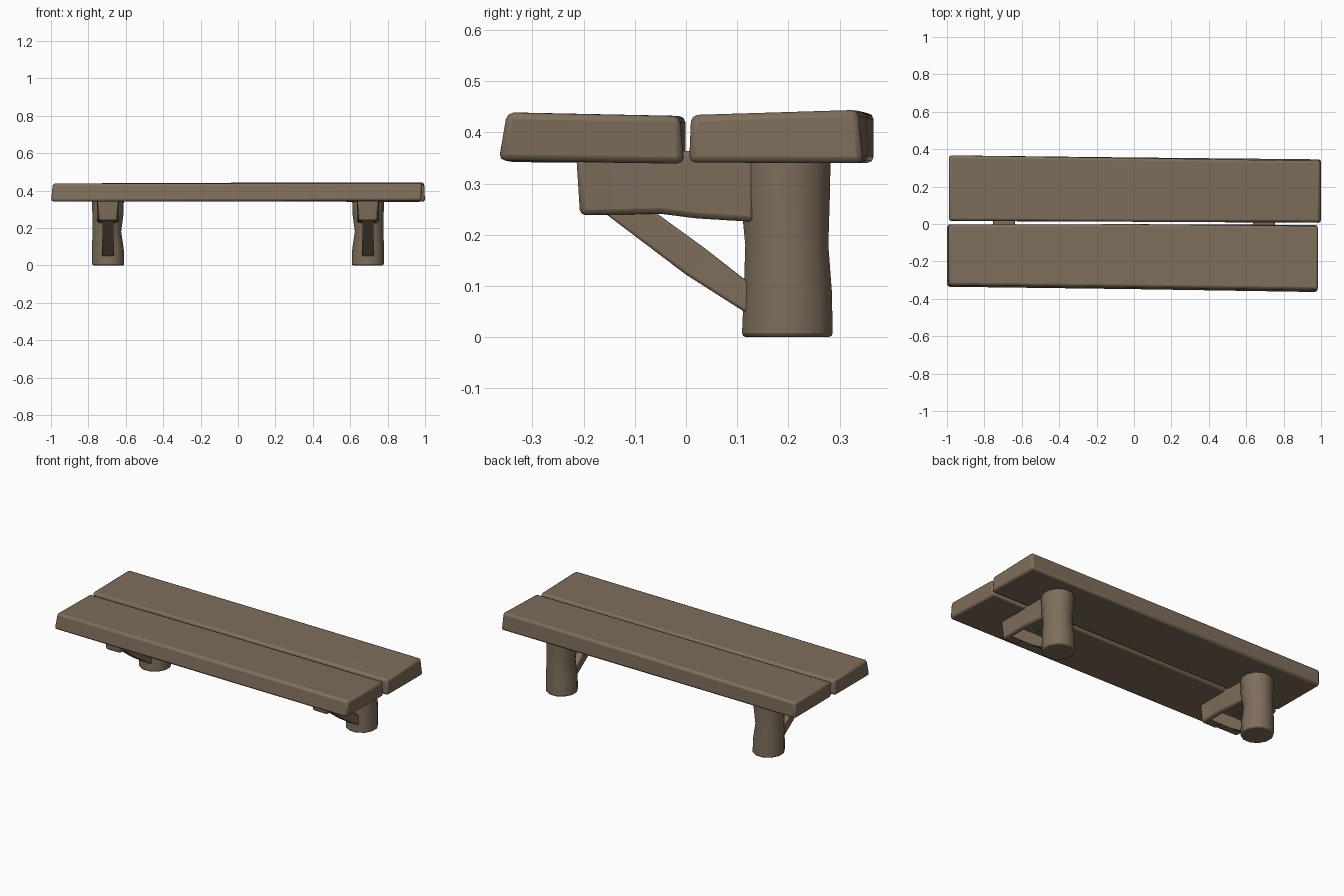
import bpy, bmesh, math

wood = bpy.data.materials.new("brown_wood")
wood.diffuse_color = (0.21, 0.155, 0.105, 1)


def finish(name, bm, bevel, segments=2):
    bmesh.ops.recalc_face_normals(bm, faces=bm.faces)
    mesh = bpy.data.meshes.new(name)
    bm.to_mesh(mesh)
    bm.free()
    mesh.materials.append(wood)
    ob = bpy.data.objects.new(name, mesh)
    bpy.context.collection.objects.link(ob)
    mod = ob.modifiers.new("soft_edges", 'BEVEL')
    mod.width, mod.segments = bevel, segments
    mod.limit_method, mod.angle_limit = 'ANGLE', math.radians(40)
    bpy.ops.object.select_all(action='DESELECT')
    ob.select_set(True)
    bpy.context.view_layer.objects.active = ob
    bpy.ops.object.shade_smooth_by_angle(angle=math.radians(50))
    return ob


def loft(name, rings, bevel, segments=2):
    """Skin a closed solid through matching rings of points."""
    bm = bmesh.new()
    rows = [[bm.verts.new(p) for p in ring] for ring in rings]
    n = len(rows[0])
    for a, b in zip(rows, rows[1:]):
        for i in range(n):
            j = (i + 1) % n
            bm.faces.new((a[i], a[j], b[j], b[i]))
    bm.faces.new(rows[0][::-1])
    bm.faces.new(rows[-1])
    return finish(name, bm, bevel, segments)


# Seat planks: (y, z) sections at the left, middle and right, slightly uneven
loft("front_plank", [
    [(-1.0, -0.337, 0.342), (-1.0, -0.003, 0.342), (-0.99, -0.003, 0.432), (-0.99, -0.325, 0.437)],
    [(0.0, -0.350, 0.342), (0.0, -0.001, 0.341), (0.0, -0.001, 0.432), (0.0, -0.337, 0.439)],
    [(0.98, -0.366, 0.345), (0.98, -0.004, 0.339), (0.985, -0.012, 0.432), (0.985, -0.350, 0.439)],
], 0.013)
loft("back_plank", [
    [(-0.99, 0.016, 0.342), (-0.99, 0.367, 0.340), (-0.99, 0.367, 0.438), (-0.99, 0.018, 0.434)],
    [(0.0, 0.012, 0.342), (0.0, 0.356, 0.340), (0.0, 0.352, 0.442), (0.0, 0.012, 0.434)],
    [(1.0, 0.006, 0.341), (1.0, 0.347, 0.340), (0.995, 0.336, 0.444), (0.995, 0.010, 0.434)],
], 0.013)

for side, s in (("left", -1), ("right", 1)):
    # Log leg: z, x centre, y centre, x radius, y radius
    leg = [(0.0, 0.694, 0.198, 0.089, 0.092), (0.09, 0.696, 0.199, 0.088, 0.089),
           (0.18, 0.701, 0.197, 0.079, 0.084), (0.27, 0.696, 0.194, 0.086, 0.090),
           (0.36, 0.695, 0.194, 0.088, 0.092)]
    loft(side + "_leg", [[(s * (cx + rx * math.cos(a)), cy + ry * math.sin(a), z)
                          for a in (math.tau * (i + 0.5) / 12 for i in range(12))]
                         for z, cx, cy, rx, ry in leg], 0.008, 2)

    # Support beam under the planks: y, bottom z, bottom and top half widths
    beam = [(-0.215, 0.238, 0.049, 0.058), (-0.05, 0.241, 0.052, 0.058),
            (0.02, 0.232, 0.055, 0.060), (0.135, 0.225, 0.058, 0.060)]
    loft(side + "_beam", [[(s * 0.695 - wb, y + (0.008 if y < -0.2 else 0), zb), (s * 0.695 + wb, y + (0.008 if y < -0.2 else 0), zb),
                           (s * 0.695 + wt, y, 0.364), (s * 0.695 - wt, y, 0.364)]
                          for y, zb, wb, wt in beam], 0.011)

    # Diagonal brace from beam to leg: lower point, upper point, half width
    brace = [((-0.185, 0.262), (-0.085, 0.262), 0.031),
             ((0.0, 0.122), (0.035, 0.175), 0.029),
             ((0.121, 0.045), (0.126, 0.104), 0.033)]
    loft(side + "_brace", [[(s * 0.695 - w, *lo), (s * 0.695 + w, *lo),
                            (s * 0.695 + w, *up), (s * 0.695 - w, *up)]
                           for lo, up, w in brace], 0.006)
